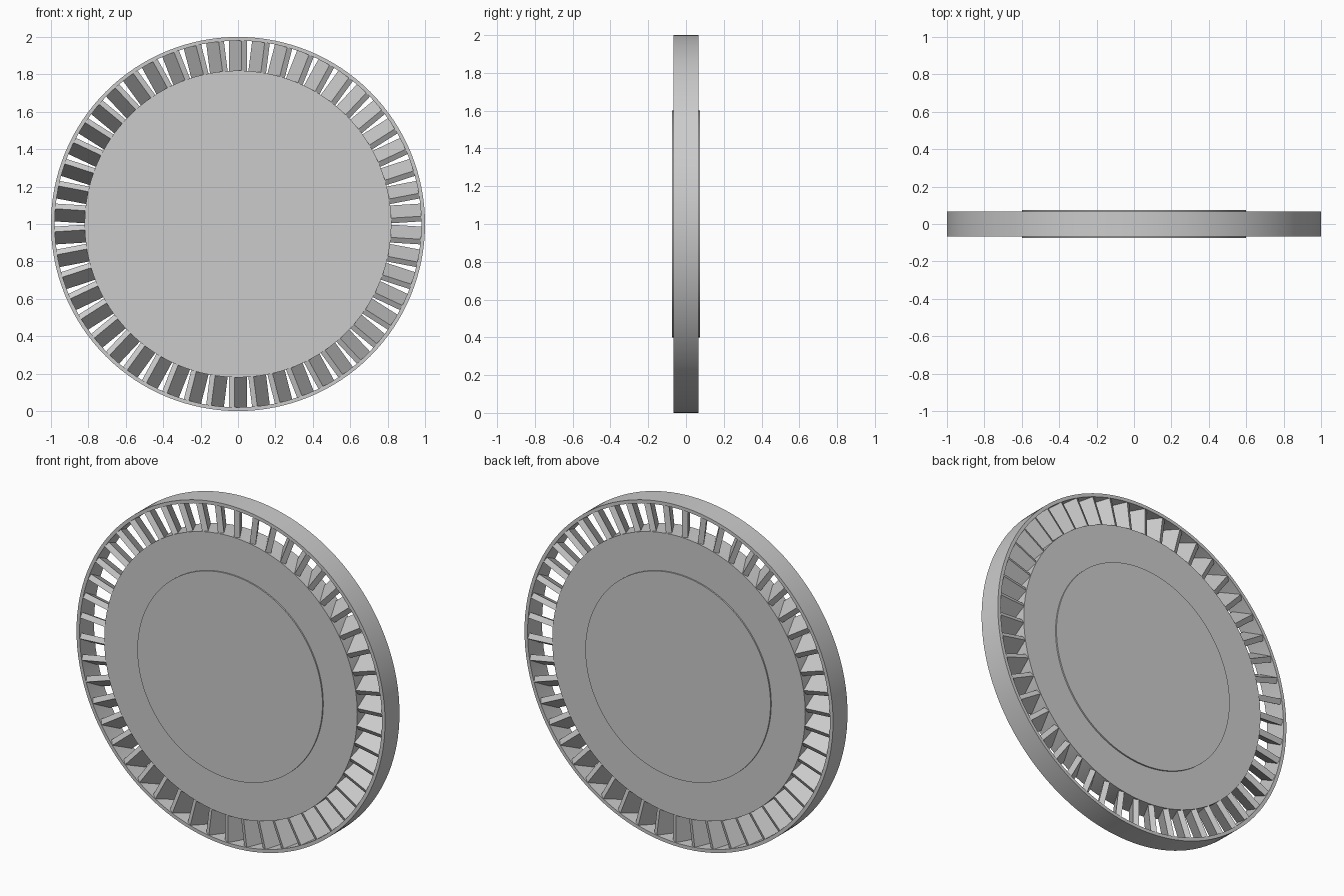
import bpy, bmesh, math
from mathutils import Matrix

cube = bpy.data.objects.get("Cube")
if cube:
    bpy.data.objects.remove(cube, do_unlink=True)

grey = bpy.data.materials.new("plain grey")
grey.use_nodes = True
colour = (0.6, 0.6, 0.6, 1)
grey.diffuse_color = colour
grey.node_tree.nodes["Principled BSDF"].inputs["Base Color"].default_value = colour

CENTRE = Matrix.Translation((0, 0, 1))
HALF = 0.067      # half depth of wheel
SEGMENTS = 128
BLADES = 50


def finish(bm, name, smooth):
    bmesh.ops.recalc_face_normals(bm, faces=bm.faces)
    bm.transform(CENTRE)
    mesh = bpy.data.meshes.new(name)
    bm.to_mesh(mesh)
    bm.free()
    mesh.materials.append(grey)
    obj = bpy.data.objects.new(name, mesh)
    bpy.context.collection.objects.link(obj)
    if smooth:
        bpy.ops.object.select_all(action="DESELECT")
        obj.select_set(True)
        bpy.context.view_layer.objects.active = obj
        bpy.ops.object.shade_smooth_by_angle(angle=math.radians(30))
    return obj


def disc(name, radius, half):
    bm = bmesh.new()
    bmesh.ops.create_cone(bm, cap_ends=True, segments=SEGMENTS, radius1=radius,
                          radius2=radius, depth=2 * half,
                          matrix=Matrix.Rotation(math.pi / 2, 4, "X"))
    return finish(bm, name, True)


def ring(name, inner, outer, half):
    bm = bmesh.new()
    loops = []
    for r, y in ((inner, -half), (outer, -half), (outer, half), (inner, half)):
        loops.append([bm.verts.new((r * math.cos(a), y, r * math.sin(a)))
                      for a in (math.tau * i / SEGMENTS for i in range(SEGMENTS))])
    for k in range(4):
        a, b = loops[k], loops[(k + 1) % 4]
        for i in range(SEGMENTS):
            j = (i + 1) % SEGMENTS
            bm.faces.new((a[i], a[j], b[j], b[i]))
    return finish(bm, name, True)


# Main wheel, raised hub on both faces, and outer rim
disc("wheel_disc", 0.82, HALF)
disc("raised_hub", 0.6, 0.075)
ring("outer_rim", 0.98, 1.0, HALF)

# Pitched blades bridging the disc and the rim
bm = bmesh.new()
for i in range(BLADES):
    angle = math.tau * (i + 0.5) / BLADES
    place = (Matrix.Rotation(-angle, 4, "Y")
             @ Matrix.Translation((0.899, 0, 0))
             @ Matrix.Rotation(math.radians(30), 4, "X")
             @ Matrix.Diagonal((0.178, 0.135, 0.032, 1)))
    bmesh.ops.create_cube(bm, size=1, matrix=place)
finish(bm, "blades", False)
